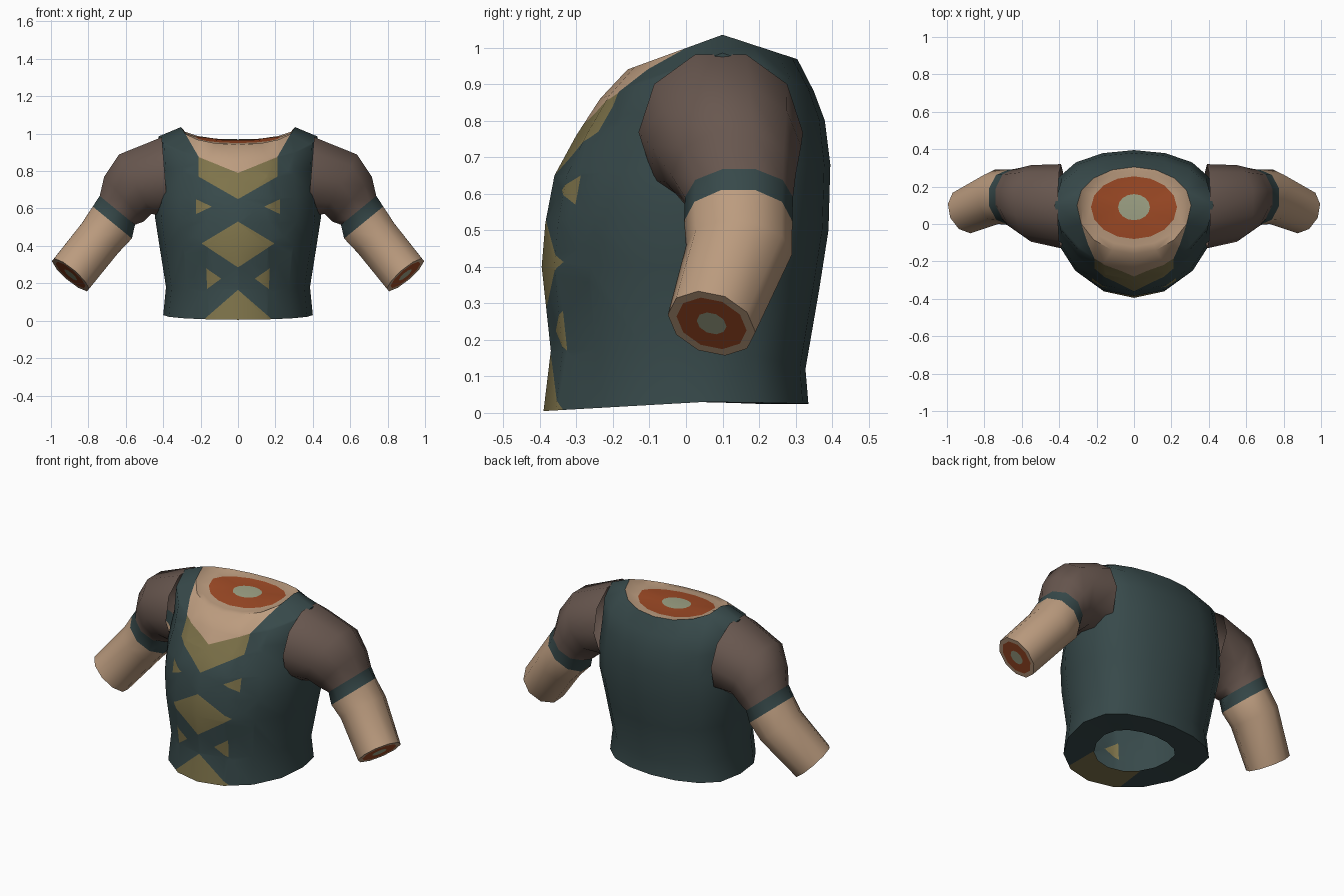
import bpy, bmesh, math
from mathutils import Vector

if "Cube" in bpy.data.objects:
    bpy.data.objects.remove(bpy.data.objects["Cube"])


def material(name, rgb):
    lin = [((c / 255 + 0.055) / 1.055) ** 2.4 for c in rgb]
    m = bpy.data.materials.new(name)
    m.diffuse_color = (*lin, 1)
    m.use_nodes = True
    m.node_tree.nodes["Principled BSDF"].inputs["Base Color"].default_value = m.diffuse_color
    return m


MATS = [material("vest_teal", (55, 73, 74)), material("skin", (188, 156, 127)),
        material("sleeve_brown", (104, 87, 79)), material("lining_olive", (126, 115, 74)),
        material("flesh_orange", (160, 75, 38)), material("bone", (160, 164, 135))]
TEAL, SKIN, BROWN, OLIVE, FLESH, BONE = range(6)


def loft(bm, rings, mats):
    """Bridge successive rings of points, one colour per band."""
    loops = [[bm.verts.new(p) for p in r] for r in rings]
    n = len(loops[0])
    for a, b, m in zip(loops, loops[1:], mats):
        for i in range(n):
            j = (i + 1) % n
            bm.faces.new((a[i], a[j], b[j], b[i])).material_index = m
    return loops


def finish(bm, name, angle):
    bmesh.ops.recalc_face_normals(bm, faces=bm.faces)
    me = bpy.data.meshes.new(name)
    bm.to_mesh(me)
    bm.free()
    for m in MATS:
        me.materials.append(m)
    ob = bpy.data.objects.new(name, me)
    bpy.context.collection.objects.link(ob)
    bpy.ops.object.select_all(action='DESELECT')
    ob.select_set(True)
    bpy.context.view_layer.objects.active = ob
    bpy.ops.object.shade_smooth_by_angle(angle=math.radians(angle))
    return ob


def body_ring(hw, yf, ys, yb, zf, zs, zb, p=1.0, n=16):
    """Ring given by half width and the y and z of its front, side and back."""
    pts = []
    for i in range(n):
        t = 2 * math.pi * i / n
        c = math.cos(t)
        k = abs(c)
        y, z = (yf, zf) if c > 0 else (yb, zb)
        ky = k if c > 0 else k ** p
        pts.append((hw * math.sin(t), ys + (y - ys) * ky, zs + (z - zs) * k))
    return pts


def paint_front(bm, poly, mat):
    """Cut a convex x-z polygon into the front faces and colour its inside."""
    pts = [Vector((x, 0, z)) for x, z in poly]
    mid = sum(pts, Vector()) / len(pts)
    lo = [min(p[k] for p in pts) for k in (0, 2)]
    hi = [max(p[k] for p in pts) for k in (0, 2)]
    edges = []
    for a, b in zip(pts, pts[1:] + pts[:1]):
        d = b - a
        nrm = Vector((d.z, 0, -d.x)).normalized()
        edges.append((a, nrm if nrm.dot(mid - a) > 0 else -nrm))

    def near():
        out = []
        for f in bm.faces:
            if f.calc_center_median().y > 0.08 or f.material_index in (FLESH, BONE):
                continue
            xs = [v.co.x for v in f.verts]
            zs = [v.co.z for v in f.verts]
            if max(xs) > lo[0] and min(xs) < hi[0] and max(zs) > lo[1] and min(zs) < hi[1]:
                out.append(f)
        return out

    for a, nrm in edges:
        fs = near()
        geom = fs + list({e for f in fs for e in f.edges}) + list({v for f in fs for v in f.verts})
        bmesh.ops.bisect_plane(bm, geom=geom, dist=1e-5, plane_co=a, plane_no=nrm)
    for f in near():
        c = f.calc_center_median()
        if all((c - a).dot(nrm) > 0 for a, nrm in edges):
            f.material_index = mat


# Torso: open underside rim, vest, neckline and neck section
specs = [
    (.225, -.22, .02, .19, .015, .03, .025, .8),
    (.400, -.39, .05, .335, .005, .03, .025, .7),
    (.385, -.37, .05, .327, .17, .18, .12, .7),
    (.420, -.395, .06, .365, .40, .40, .34, .7),
    (.445, -.385, .08, .39, .52, .56, .50, .7),
    (.440, -.36, .09, .395, .65, .68, .68, .7),
    (.420, -.30, .10, .38, .76, .84, .80, .7),
    (.425, -.235, .10, .35, .86, .985, .88, .8),
    (.305, -.16, .10, .305, .94, 1.035, .968),
    (.275, -.12, .09, .290, .945, 1.0, .97),
    (.230, -.08, .09, .255, .95, .985, .965),
    (.085, .02, .09, .16, .965, .97, .968),
]
bm = bmesh.new()
loops = loft(bm, [body_ring(*s) for s in specs], [TEAL] * 8 + [SKIN, SKIN, FLESH])
bm.faces.new(loops[-1]).material_index = BONE
bmesh.ops.triangulate(bm, faces=bm.faces)

# Neckline skin and laced lining panels, mirrored left and right
panels = [
    (SKIN, [(0, .79), (.21, .875), (.305, 1.04), (0, 1.04)]),
    (OLIVE, [(0, .65), (.21, .77), (.21, .875), (0, .79)]),
    (OLIVE, [(0, .53), (.195, .413), (0, .285)]),
    (OLIVE, [(0, .165), (.19, 0), (.19, -.05), (0, -.05)]),
    (OLIVE, [(.14, .61), (.225, .65), (.225, .57)]),
    (OLIVE, [(.09, .225), (.17, .28), (.165, .17)]),
]
for mat, poly in panels:
    for s in (1, -1):
        paint_front(bm, [(s * x, z) for x, z in poly], mat)
finish(bm, "torso", 50)

# Arms: centre, axis, radius across, radius up
arm = [
    ((.390, .095, .768), (1, 0, -.08), .225, .225),
    ((.550, .110, .730), (.88, 0, -.48), .205, .190),
    ((.610, .130, .650), (.75, 0, -.66), .170, .168),
    ((.645, .145, .590), (.63, 0, -.77), .148, .128),
    ((.672, .143, .525), (.63, 0, -.77), .148, .142),
    ((.735, .145, .445), (.62, -.1, -.75), .146, .132),
    ((.895, .070, .245), (.62, -.25, -.72), .124, .130),
]


def arm_ring(centre, axis, ru, rv, s, n=10):
    d = Vector(axis).normalized()
    u = (Vector((0, 1, 0)) - d * d.y).normalized()
    v = u.cross(d)
    out = []
    for i in range(n):
        t = 2 * math.pi * i / n
        p = Vector(centre) + u * ru * math.cos(t) + v * rv * math.sin(t)
        out.append((s * p.x, p.y, p.z))
    return out


for s, side in ((1, "left"), (-1, "right")):
    bm = bmesh.new()
    c, d, ru, rv = arm[-1]
    cuts = [(c, d, ru * k, rv * k) for k in (.80, .34)]
    loops = loft(bm, [arm_ring(*a, s) for a in arm + cuts],
                 [BROWN, BROWN, BROWN, TEAL, SKIN, SKIN, SKIN, FLESH])
    bm.faces.new(loops[-1]).material_index = BONE
    finish(bm, side + "_arm", 45)
